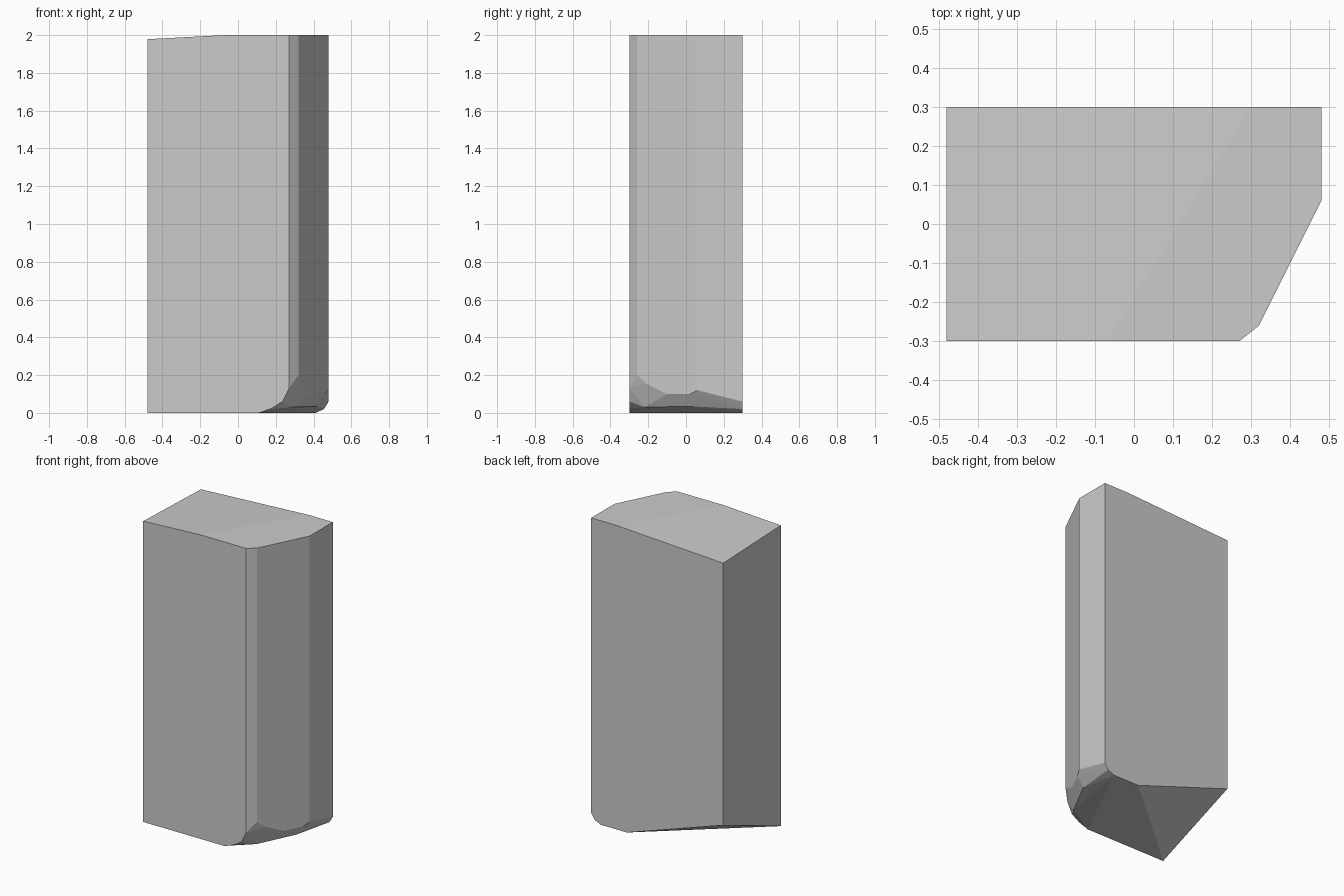
import bpy, bmesh
from mathutils import Vector

if "Cube" in bpy.data.objects:
    bpy.data.objects.remove(bpy.data.objects["Cube"])

# Plan outline of the block: square on the left, chamfered at the front right
plan = [(-.48, -.30), (.27, -.30), (.32, -.26), (.48, .06), (.48, .30), (-.48, .30)]
CREASE_A, CREASE_B = Vector((-.07, -.30)), Vector((.30, .30))
crease = (CREASE_B - CREASE_A).normalized()


def top_height(x, y):
    """Flat top that tips down gently to the left of a diagonal crease."""
    d = Vector((x, y)) - CREASE_A
    return 2 - .062 * max(0, crease.x * d.y - crease.y * d.x)


top = [(x, y, top_height(x, y)) for x, y in plan]
top += [(*CREASE_A, 2), (*CREASE_B, 2)]

# Lower limits of the upright faces on the worn right side
side = [(.27, -.30, .13), (.32, -.26, .20), (.345, -.21, .155), (.40, -.10, .10),
        (.46, .02, .10), (.48, .06, .12), (.48, .30, .06)]

# Rounded-off lower edge
edge = [(.18, -.30, .025), (.235, -.30, .06), (.29, -.22, .03),
        (.415, .02, .035), (.455, .30, .02)]

# Underside: flat, with the back left corner lifted
under = [(-.48, -.30, 0), (.11, -.30, 0), (.41, .30, 0), (.22, .30, 0), (-.48, .30, .235)]

# Wrap the points in one convex flat-faced block
bm = bmesh.new()
for p in top + side + edge + under:
    bm.verts.new(p)
res = bmesh.ops.convex_hull(bm, input=bm.verts[:])
loose = [v for v in bm.verts if not v.link_faces]
bmesh.ops.delete(bm, geom=loose, context='VERTS')
bmesh.ops.dissolve_limit(bm, angle_limit=.01, verts=bm.verts[:], edges=bm.edges[:])
bmesh.ops.recalc_face_normals(bm, faces=bm.faces[:])

mesh = bpy.data.meshes.new("stone_block")
bm.to_mesh(mesh)
bm.free()
bpy.context.collection.objects.link(bpy.data.objects.new("stone_block", mesh))
